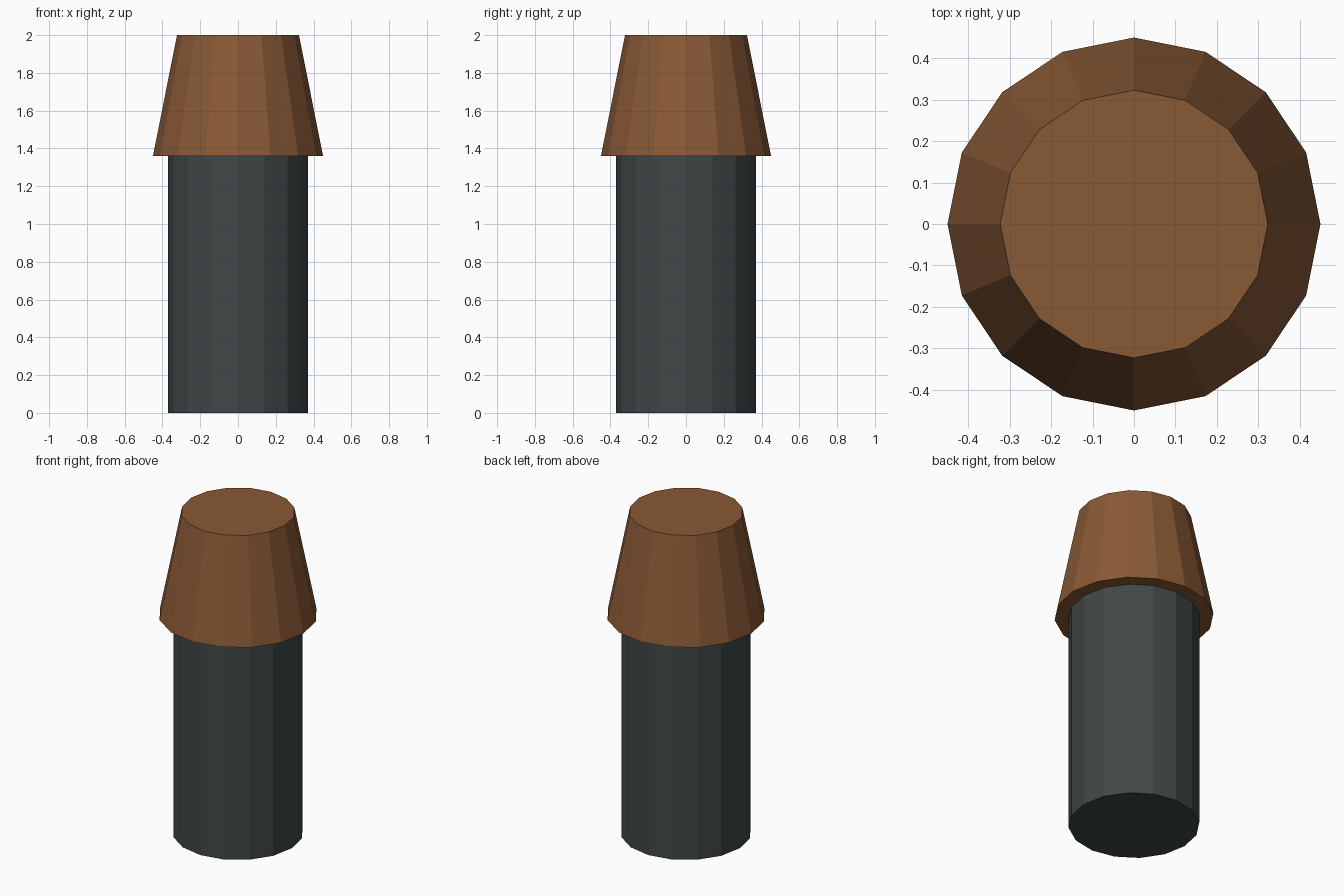
import bpy

if "Cube" in bpy.data.objects:
    bpy.data.objects.remove(bpy.data.objects["Cube"])


def material(name, color):
    mat = bpy.data.materials.new(name)
    mat.diffuse_color = (*color, 1.0)
    mat.use_nodes = True
    mat.node_tree.nodes["Principled BSDF"].inputs["Base Color"].default_value = mat.diffuse_color
    return mat


def frustum(name, r_bottom, r_top, z0, z1, mat):
    # 16-sided flat-shaded drum with closed ends
    bpy.ops.mesh.primitive_cone_add(vertices=16, radius1=r_bottom, radius2=r_top,
                                    depth=z1 - z0, location=(0, 0, (z0 + z1) / 2))
    obj = bpy.context.object
    obj.name = name
    obj.data.materials.append(mat)
    return obj


# Dark cylindrical shaft
frustum("shaft", 0.37, 0.37, 0.0, 1.36, material("dark slate", (0.052, 0.063, 0.063)))
# Brown tapered cap with an overhanging rim
frustum("tapered_cap", 0.45, 0.323, 1.36, 2.0, material("brown", (0.25, 0.1, 0.036)))
